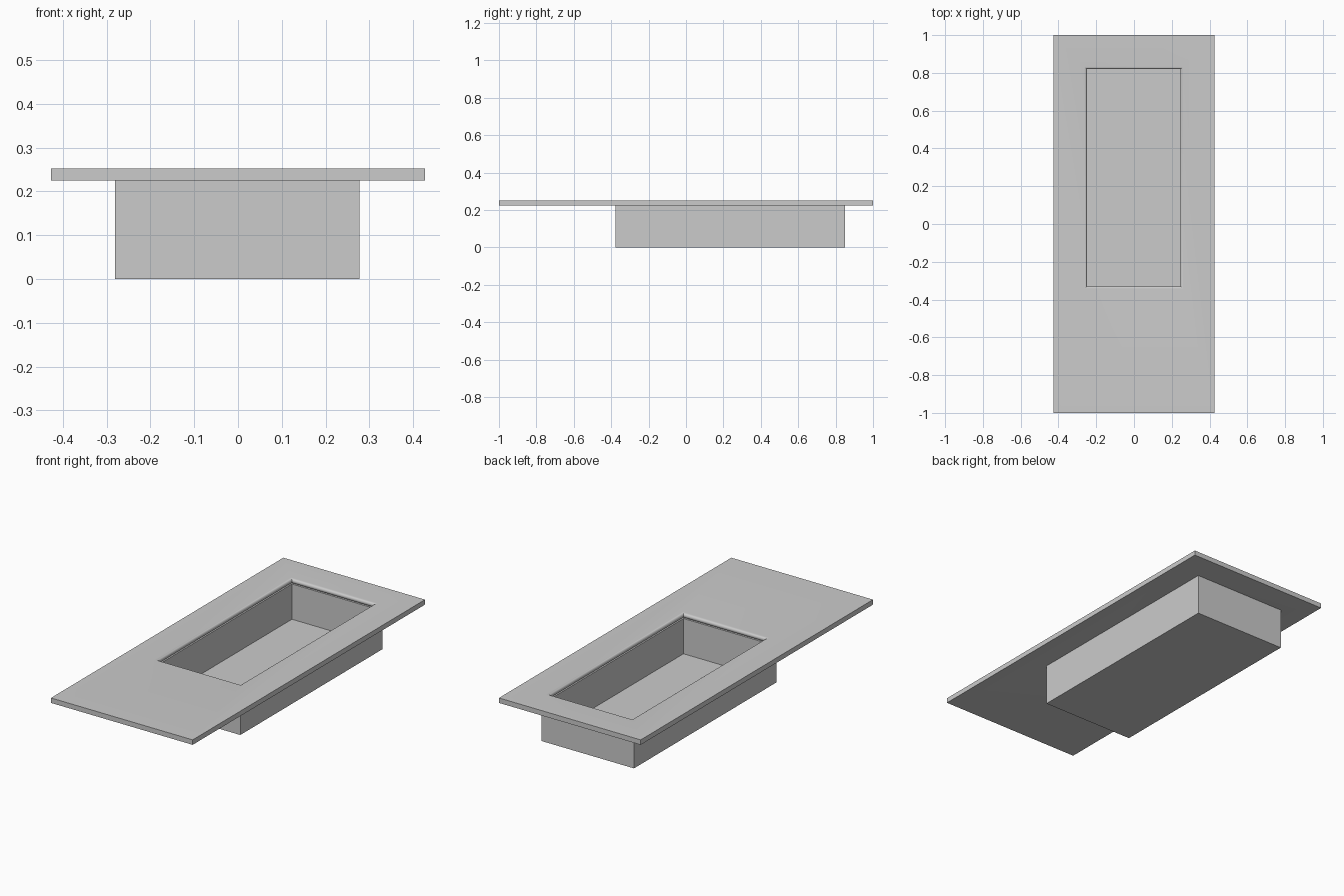
import bpy, bmesh, math

if "Cube" in bpy.data.objects:
    bpy.data.objects.remove(bpy.data.objects["Cube"])

TOP, UNDER = 0.252, 0.225
OPENING = (-0.249, 0.246, -0.33, 0.82)      # x0, x1, y0, y1
BASIN = (-0.281, 0.277, -0.376, 0.849)
SLAB = (-0.427, 0.427, -1.0, 1.0)
FLOOR = 0.033


def grow(r, d):
    return (r[0] - d, r[1] + d, r[2] - d, r[3] + d)


def loft(name, rings, close_loop=False, smooth=False):
    """Skin a stack of (rectangle, z) rings; cap the ends or join them."""
    bm = bmesh.new()
    loops = []
    for (x0, x1, y0, y1), z in rings:
        loops.append([bm.verts.new((x, y, z)) for x, y in
                      ((x0, y0), (x1, y0), (x1, y1), (x0, y1))])
    pairs = list(zip(loops, loops[1:]))
    if close_loop:
        pairs.append((loops[-1], loops[0]))
    else:
        bm.faces.new(loops[0])
        bm.faces.new(loops[-1])
    for a, b in pairs:
        for i in range(4):
            j = (i + 1) % 4
            bm.faces.new((a[i], a[j], b[j], b[i]))
    bmesh.ops.recalc_face_normals(bm, faces=bm.faces)
    me = bpy.data.meshes.new(name)
    bm.to_mesh(me)
    bm.free()
    ob = bpy.data.objects.new(name, me)
    bpy.context.collection.objects.link(ob)
    if smooth:
        bpy.ops.object.select_all(action='DESELECT')
        ob.select_set(True)
        bpy.context.view_layer.objects.active = ob
        bpy.ops.object.shade_smooth_by_angle(angle=math.radians(35))
    return ob


# Countertop slab with a rounded edge around the opening
r = (TOP - UNDER) / 2
mid = (TOP + UNDER) / 2
rings = [(SLAB, UNDER), (SLAB, TOP)]
for k in range(9):
    a = math.pi / 2 - math.pi * k / 8
    rings.append((grow(OPENING, r * (1 - math.cos(a))), mid + r * math.sin(a)))
loft("countertop", rings, close_loop=True, smooth=True)

# Hollow basin hung below the slab
loft("basin", [(BASIN, 0), (BASIN, UNDER), (OPENING, UNDER), (OPENING, FLOOR)])
